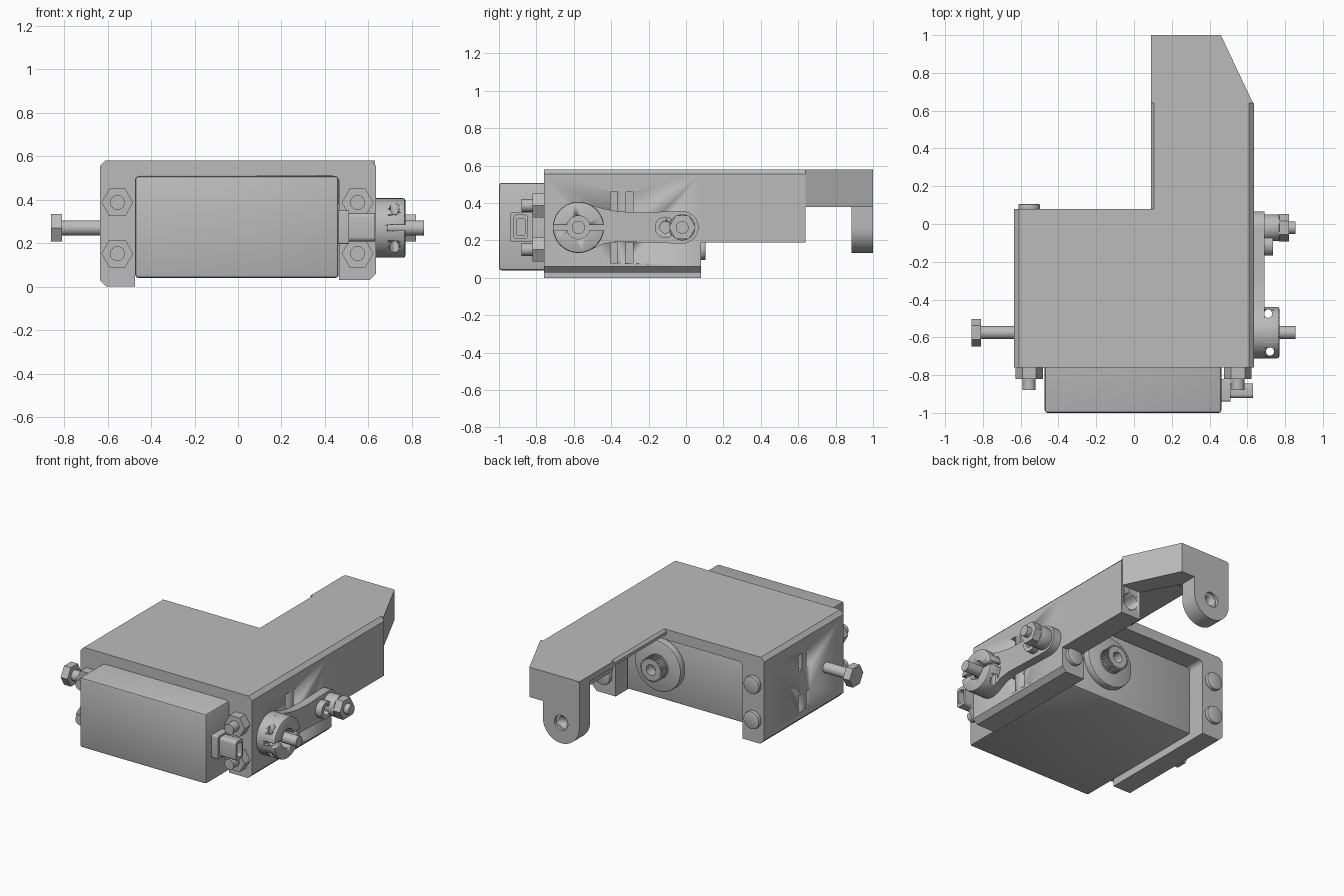
import bpy, bmesh, math
from mathutils import Vector

cube = bpy.data.objects.get("Cube")
if cube:
    bpy.data.objects.remove(cube, do_unlink=True)

grey = bpy.data.materials.new("plain grey")
grey.use_nodes = True
grey.diffuse_color = (0.5, 0.5, 0.5, 1)
grey.node_tree.nodes["Principled BSDF"].inputs["Base Color"].default_value = (0.5, 0.5, 0.5, 1)

PLACE = {"x": lambda u, v, t: (t, u, v),
         "y": lambda u, v, t: (u, t, v),
         "z": lambda u, v, t: (u, v, t)}


def prism(name, points, axis, a, b, bevel=0.0, smooth=True):
    """Extrude a flat outline along an axis from a to b."""
    bm = bmesh.new()
    low = [bm.verts.new(PLACE[axis](u, v, a)) for u, v in points]
    high = [bm.verts.new(PLACE[axis](u, v, b)) for u, v in points]
    bm.faces.new(low)
    bm.faces.new(high)
    for i in range(len(points)):
        j = (i + 1) % len(points)
        bm.faces.new((low[i], low[j], high[j], high[i]))
    bmesh.ops.recalc_face_normals(bm, faces=bm.faces)
    if bevel:
        bmesh.ops.bevel(bm, geom=bm.edges[:], offset=bevel, segments=2,
                        profile=0.5, affect="EDGES", clamp_overlap=True)
    mesh = bpy.data.meshes.new(name)
    bm.to_mesh(mesh)
    bm.free()
    mesh.materials.append(grey)
    obj = bpy.data.objects.new(name, mesh)
    bpy.context.collection.objects.link(obj)
    if smooth:
        bpy.ops.object.select_all(action="DESELECT")
        obj.select_set(True)
        bpy.context.view_layer.objects.active = obj
        bpy.ops.object.shade_smooth_by_angle(angle=math.radians(35))
    return obj


def arc(cu, cv, r, start=0, end=360, n=32):
    full = end - start == 360
    steps = n if full else n + 1
    return [(cu + r * math.cos(math.radians(start + (end - start) * i / n)),
             cv + r * math.sin(math.radians(start + (end - start) * i / n)))
            for i in range(steps)]


def rect(u0, u1, v0, v1):
    return [(u0, v0), (u1, v0), (u1, v1), (u0, v1)]


def round_rect(u0, u1, v0, v1, r):
    return (arc(u1 - r, v1 - r, r, 0, 90, 5) + arc(u0 + r, v1 - r, r, 90, 180, 5)
            + arc(u0 + r, v0 + r, r, 180, 270, 5) + arc(u1 - r, v0 + r, r, 270, 360, 5))


def cylinder(name, axis, cu, cv, r, a, b, n=32, bevel=0.0):
    return prism(name, arc(cu, cv, r, n=n), axis, a, b, bevel)


def cut(target, cutter):
    cutter.hide_render = True
    cutter.hide_viewport = True
    cutter.display_type = "WIRE"
    mod = target.modifiers.new("cut", "BOOLEAN")
    mod.operation = "DIFFERENCE"
    mod.solver = "EXACT"
    mod.object = cutter


# Main bracket: an open-bottomed saddle around the motor
outline = [(-.635, .03), (-.605, 0), (-.475, 0)]
outline += arc(-.445, .48, .03, 180, 90, 5) + arc(.435, .48, .03, 90, 0, 5)
outline += [(.465, .03), (.605, .03), (.635, .06), (.635, .555),
            (.61, .58), (-.61, .58), (-.635, .555)]
saddle = prism("bracket_saddle", outline, "y", -.76, .08)
for side in (-1, 1):
    for y in (-.387, -.302):
        for z in (.08, .35):
            cut(saddle, prism("slot_cutter", rect(y - .018, y + .018, z, z + .11),
                              "x", side * .58, side * .7))

# Arm reaching back: thin top with a deep outer wall
arm = prism("bracket_arm", [(.09, .545), (.49, .545), (.49, .19), (.635, .19),
                            (.635, .555), (.61, .58), (.105, .58), (.09, .565)],
            "y", .08, .64)
cut(arm, cylinder("socket_cutter", "y", .565, .29, .055, .5, .7))
prism("arm_end_plate", [(.09, .64), (.63, .64), (.46, 1), (.1, 1), (.09, .99)],
      "z", .54, .58)
prism("arm_end_rib", [(.49, .64), (.63, .64), (.46, 1), (.35, 1), (.35, .9)],
      "z", .38, .54)

# Hanging tab with a bored eye
tab_outline = [(.36, .575)] + [(.09, .575)] + arc(.225, .268, .135, 180, 360, 20)
tab = prism("hanging_tab", tab_outline, "y", .885, 1)
cut(tab, cylinder("tab_recess_cutter", "y", .225, .27, .05, .98, 1.1))
cut(tab, cylinder("tab_hole_cutter", "y", .225, .27, .032, .8, 1.05))

# Motor body with its output boss and splined shaft
prism("motor_body", rect(-.473, .463, .04, .508), "y", -1, -.03, .014)
cylinder("output_boss", "y", .2, .28, .17, -.04, .015, 40, .008)
teeth = 28
spline = []
for i in range(teeth):
    for k, r in ((0, .08), (.5, .08), (.5, .07), (1, .07)):
        t = math.tau * (i + k) / teeth
        spline.append((.2 + r * math.cos(t), .28 + r * math.sin(t)))
shaft = prism("splined_shaft", spline, "y", 0, .085, smooth=False)
cut(shaft, cylinder("shaft_bore_cutter", "y", .2, .28, .035, .02, .2))

# Cable connector on the motor side
prism("connector_base", round_rect(-.94, -.82, .195, .35, .01), "x", .455, .51)
plug = prism("connector_plug", round_rect(-.922, -.845, .208, .338, .02), "x", .5, .63)
cut(plug, prism("plug_cutter", round_rect(-.907, -.86, .228, .318, .012), "x", .55, .7))

# Four mounting bolts with nuts in front and heads behind
for x in (-.555, .55):
    for z in (.152, .387):
        cylinder("mount_nut", "y", x, z, .073, -.82, -.755, 6)
        cylinder("mount_bolt", "y", x, z, .034, -.88, -.75)
        cylinder("mount_head", "y", x, z, .058, .07, .105, 28, .006)

# Long cross bolt
cylinder("cross_bolt", "x", -.575, .27, .035, -.85, .855)
cylinder("cross_bolt_head", "x", -.575, .27, .073, -.86, -.81, 6)

# Clamp lever: waisted plate on the outer side
lever = arc(-.575, .27, .137, 60, 300, 24)
lever += [(-.44, .182), (-.36, .194), (-.25, .19)]
lever += arc(-.02, .27, .087, 270, 450, 16)
lever += [(-.25, .35), (-.36, .355), (-.44, .37)]
prism("lever_plate", lever, "x", .635, .69)
hub = cylinder("lever_hub", "x", -.575, .27, .137, .64, .77, 40, .018)
cut(hub, prism("hub_slit_cutter", rect(-.75, -.4, .257, .283), "x", .69, .8))
cut(hub, cylinder("hub_core_cutter", "x", -.575, .27, .062, .69, .8))
for x, y in ((.71, -.475), (.72, -.675)):
    cut(hub, cylinder("hub_pin_cutter", "z", x, y, .022, 0, .6, 20))

# Lever tip: ring, washer, nut and stud
ring = cylinder("lever_ring", "x", -.11, .27, .057, .68, .735, 28)
cut(ring, cylinder("ring_bore_cutter", "x", -.11, .27, .03, .7, .8))
cylinder("tip_washer", "x", -.02, .27, .07, .68, .77, 28, .006)
cylinder("tip_nut", "x", -.02, .27, .072, .768, .82, 6)
cylinder("tip_stud", "x", -.02, .27, .034, .7, .855)
